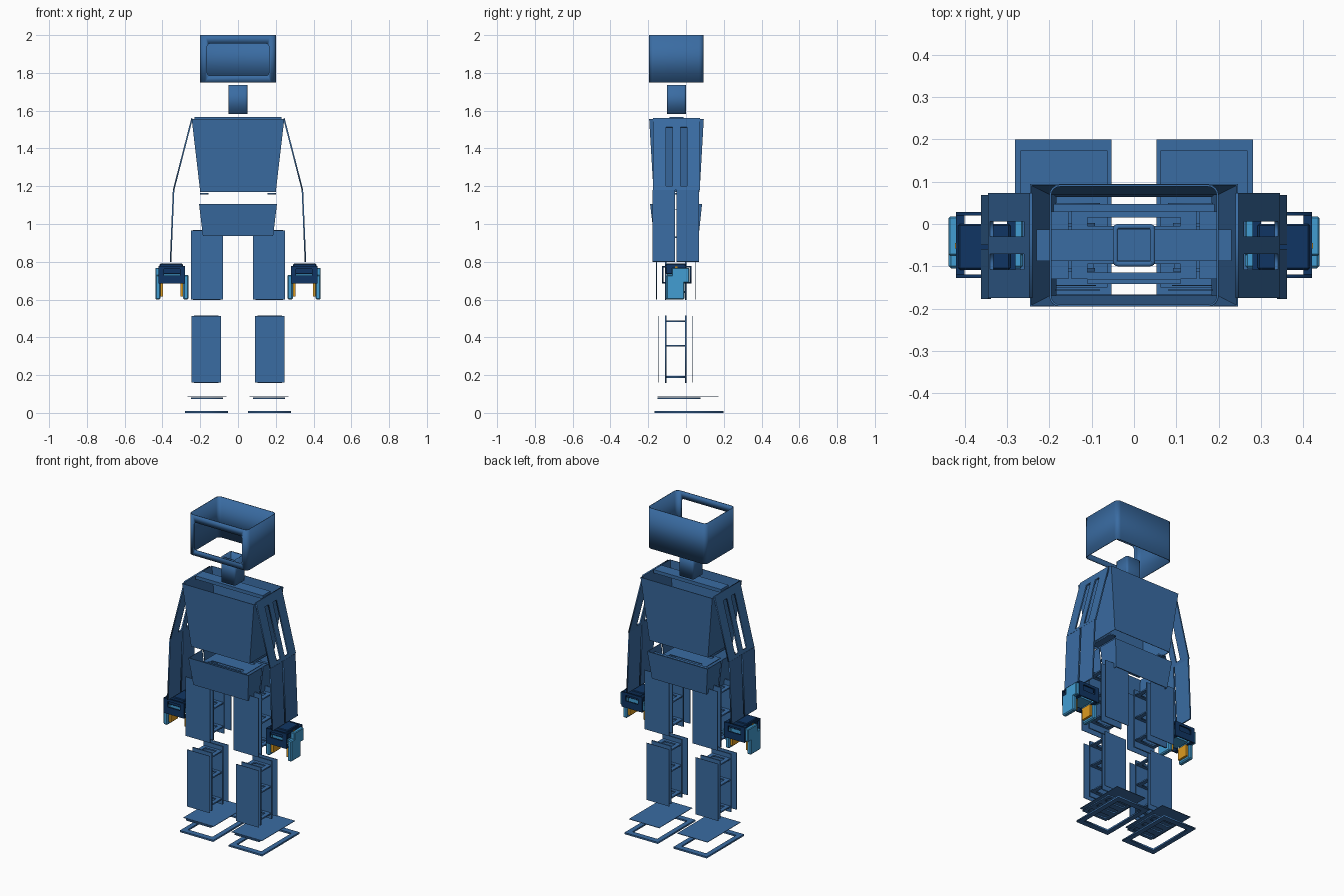
import bpy, bmesh, math
from mathutils import Matrix, Vector

cube = bpy.data.objects.get("Cube")
if cube:
    bpy.data.objects.remove(cube, do_unlink=True)


def material(name, rgb):
    m = bpy.data.materials.new(name)
    m.use_nodes = True
    m.diffuse_color = (*rgb, 1)
    m.node_tree.nodes["Principled BSDF"].inputs["Base Color"].default_value = (*rgb, 1)
    return m


STEEL = material("steel_blue", (0.042, 0.150, 0.365))
NAVY = material("navy", (0.005, 0.036, 0.125))
SKY = material("sky_blue", (0.055, 0.34, 0.65))
AMBER = material("amber", (0.72, 0.33, 0.015))
X, Y, Z = Vector((1, 0, 0)), Vector((0, 1, 0)), Vector((0, 0, 1))


def add(name, mesh, mat):
    mesh.materials.clear()
    mesh.materials.append(mat)
    ob = bpy.data.objects.new(name, mesh)
    bpy.context.collection.objects.link(ob)
    return ob


def rect(a0, a1, b0, b1, r=0.0, steps=4):
    """Rectangle outline, with rounded corners if r is set."""
    if r == 0:
        return [(a0, b0), (a1, b0), (a1, b1), (a0, b1)]
    pts = []
    corners = [(a1 - r, b1 - r), (a0 + r, b1 - r), (a0 + r, b0 + r), (a1 - r, b0 + r)]
    for k, (ca, cb) in enumerate(corners):
        for i in range(steps + 1):
            t = math.pi / 2 * (k + i / steps)
            pts.append((ca + r * math.cos(t), cb + r * math.sin(t)))
    return pts


def panel(name, outline, origin, u, v, mat=STEEL, holes=(), thick=0.004):
    """Flat sheet in the plane of u and v, with cut-outs."""
    cu = bpy.data.curves.new(name, 'CURVE')
    cu.dimensions, cu.fill_mode, cu.extrude = '2D', 'BOTH', thick / 2
    for loop in [outline, *holes]:
        sp = cu.splines.new('POLY')
        sp.points.add(len(loop) - 1)
        for p, (a, b) in zip(sp.points, loop):
            p.co = (a, b, 0, 1)
        sp.use_cyclic_u = True
    tmp = bpy.data.objects.new(name + "_curve", cu)
    bpy.context.collection.objects.link(tmp)
    mesh = bpy.data.meshes.new_from_object(
        tmp.evaluated_get(bpy.context.evaluated_depsgraph_get()))
    bpy.data.objects.remove(tmp)
    basis = Matrix((u, v, u.cross(v))).transposed().to_4x4()
    mesh.transform(Matrix.Translation(origin) @ basis)
    return add(name, mesh, mat)


def upright(name, x0, x1, z0, z1, y, **kw):
    return panel(name, rect(x0, x1, z0, z1), Y * y, X, Z, **kw)


def shelf(name, x0, x1, y0, y1, z, **kw):
    return panel(name, rect(x0, x1, y0, y1), Z * z, X, Y, **kw)


def tube(name, low, high, z0, z1, wall=0.005):
    """Open sleeve between two outlines of equal point count."""
    bm = bmesh.new()
    a = [bm.verts.new((x, y, z0)) for x, y in low]
    b = [bm.verts.new((x, y, z1)) for x, y in high]
    for i in range(len(a)):
        j = (i + 1) % len(a)
        bm.faces.new((a[i], a[j], b[j], b[i]))
    mesh = bpy.data.meshes.new(name)
    bm.to_mesh(mesh)
    bm.free()
    ob = add(name, mesh, STEEL)
    mod = ob.modifiers.new("wall", 'SOLIDIFY')
    mod.thickness, mod.offset = wall, -1
    return ob


def box(name, x0, x1, y0, y1, z0, z1, mat=STEEL, bevel=0.0):
    bm = bmesh.new()
    bmesh.ops.create_cube(bm, size=1)
    for p in bm.verts:
        p.co = ((x0 + x1) / 2 + p.co.x * (x1 - x0), (y0 + y1) / 2 + p.co.y * (y1 - y0),
                (z0 + z1) / 2 + p.co.z * (z1 - z0))
    mesh = bpy.data.meshes.new(name)
    bm.to_mesh(mesh)
    bm.free()
    ob = add(name, mesh, mat)
    if bevel:
        ob.modifiers.new("bevel", 'BEVEL').width = bevel
    return ob


def cut(ob, cutter):
    cutter.hide_render = True
    cutter.hide_set(True)
    mod = ob.modifiers.new("opening", 'BOOLEAN')
    mod.operation, mod.object, mod.solver = 'DIFFERENCE', cutter, 'EXACT'


def smooth(ob):
    bpy.ops.object.select_all(action='DESELECT')
    ob.select_set(True)
    bpy.context.view_layer.objects.active = ob
    bpy.ops.object.shade_smooth_by_angle(angle=math.radians(35))


# Head sleeve with face opening, and neck sleeve
shape = rect(-0.2, 0.2, -0.195, 0.093, 0.025)
head = tube("head", shape, shape, 1.75, 2.0)
smooth(head)
window = panel("face_cutter", rect(-0.163, 0.163, 1.785, 1.955, 0.015),
               Y * -0.19, X, Z, thick=0.1)
cut(head, window)
shape = rect(-0.05, 0.05, -0.1, 0.0, 0.012)
smooth(tube("neck", shape, shape, 1.583, 1.735, 0.012))

# Torso shell, shoulder bar and lower flanges
tube("torso", rect(-0.2, 0.2, -0.172, 0.072), rect(-0.245, 0.245, -0.195, 0.094), 1.17, 1.555)
box("shoulder_bar", -0.23, 0.23, -0.087, -0.013, 1.545, 1.566)
shelf("left_torso_flange", 0.155, 0.2, -0.13, 0.03, 1.16, thick=0.008)

# Pelvis shell, slit at both sides, with its slotted deck
pelvis = tube("pelvis", rect(-0.186, 0.186, -0.17, 0.067),
              rect(-0.206, 0.206, -0.19, 0.085), 0.936, 1.105)
cut(pelvis, box("pelvis_cutter", -0.3, 0.3, -0.058, -0.048, 0.8, 1.2))
panel("pelvis_deck", rect(-0.147, 0.147, -0.13, 0.03), Z * 1.075, X, Y,
      holes=[rect(-0.11, 0.11, -0.115, -0.095), rect(-0.11, 0.11, -0.005, 0.015)])
shelf("pelvis_back_strip", -0.19, 0.19, 0.03, 0.047, 1.085)
shelf("pelvis_front_strip", -0.11, 0.11, -0.142, -0.13, 1.085)

# Arms: slotted upper sheet, split lower sheet
shoulder, elbow, wrist = Vector((0.243, 0, 1.56)), Vector((0.341, 0, 1.18)), Vector((0.357, 0, 0.8))
down = elbow - shoulder
reach = down.length
panel("left_upper_arm", rect(-0.175, 0.073, 0, reach), shoulder, Y, down.normalized(), thick=0.008,
      holes=[rect(c - 0.018, c + 0.018, 0.05, reach - 0.02) for c in (-0.089, -0.012)])
down = wrist - elbow
for part, y0, y1 in (("front", -0.177, -0.059), ("back", -0.049, 0.068)):
    panel(f"left_{part}_forearm", rect(y0, y1, 0, down.length), elbow, Y,
          down.normalized(), thick=0.008)

# Hands: clasp body, two guard plates, two fingers with pads
mid = 0.35
box("left_palm", mid - 0.058, mid + 0.065, -0.108, 0.0, 0.735, 0.79, NAVY, 0.004)
box("left_hand_core", mid - 0.045, mid + 0.045, -0.1, -0.005, 0.695, 0.765, SKY)
for part, y in (("front", -0.123), ("back", 0.024)):
    upright(f"left_{part}_guard", mid - 0.07, mid + 0.07, 0.685, 0.778, y, mat=NAVY, thick=0.008,
            holes=[rect(mid - 0.042, mid + 0.042, 0.727, 0.762)])
for part, z in (("upper", 0.773), ("lower", 0.69)):
    for side, x in (("inner", mid - 0.06), ("outer", mid + 0.06)):
        box(f"left_{part}_{side}_guard_link", x - 0.01, x + 0.01, -0.125, 0.026,
            z - 0.004, z + 0.004, NAVY)
for part, s in (("inner", -1), ("outer", 1)):
    xs = sorted((mid + s * 0.06, mid + s * 0.088))
    box(f"left_{part}_finger", *xs, -0.105, -0.008, 0.6, 0.73, SKY, 0.006)
    box(f"left_{part}_knuckle", *xs, -0.075, 0.018, 0.69, 0.768 if s > 0 else 0.73, SKY, 0.004)
    xs = sorted((mid + s * 0.046, mid + s * 0.062))
    box(f"left_{part}_finger_pad", *xs, -0.09, -0.02, 0.617, 0.69, AMBER)
box("left_hand_pin", mid + 0.064, mid + 0.072, -0.058, -0.045, 0.745, 0.775, AMBER)

# Legs: outer sheets, inner sheets and shelves
legs = (("thigh", 0.08, 0.25, 0.6, 0.965, -0.156, 0.048, (0.93, 0.785, 0.64)),
        ("shin", 0.09, 0.245, 0.16, 0.512, -0.145, 0.036, (0.485, 0.355, 0.19)))
for part, x0, x1, z0, z1, front, back, levels in legs:
    upright(f"left_{part}_front_sheet", x0, x1, z0, z1, front, thick=0.003)
    upright(f"left_{part}_back_sheet", x0, x1, z0, z1, back, thick=0.003)
    for side, y in (("front", -0.108), ("back", -0.002)):
        upright(f"left_{part}_{side}_frame", x0 + 0.012, x1 - 0.012, z0 - 0.003, z1 + 0.003, y,
                thick=0.008)
    for i, z in enumerate(levels):
        panel(f"left_{part}_shelf_{i + 1}", rect(x0 + 0.015, x1 - 0.015, -0.108, -0.002), Z * z, X, Y,
              holes=[rect(x0 + 0.04, x1 - 0.04, -0.085, -0.025)], thick=0.008)

# Feet: open sole frame, cover sheet and slotted under-plate
panel("left_sole", rect(0.053, 0.281, -0.166, 0.199), Z * 0.005, X, Y, thick=0.01,
      holes=[rect(0.083, 0.251, -0.13, 0.163)])
shelf("left_foot_cover", 0.062, 0.268, -0.15, 0.173, 0.086, thick=0.003)
panel("left_foot_plate", rect(0.08, 0.25, -0.15, 0.077), Z * 0.077, X, Y, thick=0.007,
      holes=[rect(0.1, 0.23, y, y + 0.035) for y in (-0.13, -0.055, 0.02)])

# Mirror every left part to the right side
for ob in [o for o in bpy.context.collection.objects if o.name.startswith("left_")]:
    twin = ob.copy()
    twin.data = ob.data.copy()
    twin.name = twin.data.name = ob.name.replace("left_", "right_", 1)
    twin.data.transform(Matrix.Scale(-1, 4, X))
    twin.data.flip_normals()
    bpy.context.collection.objects.link(twin)
